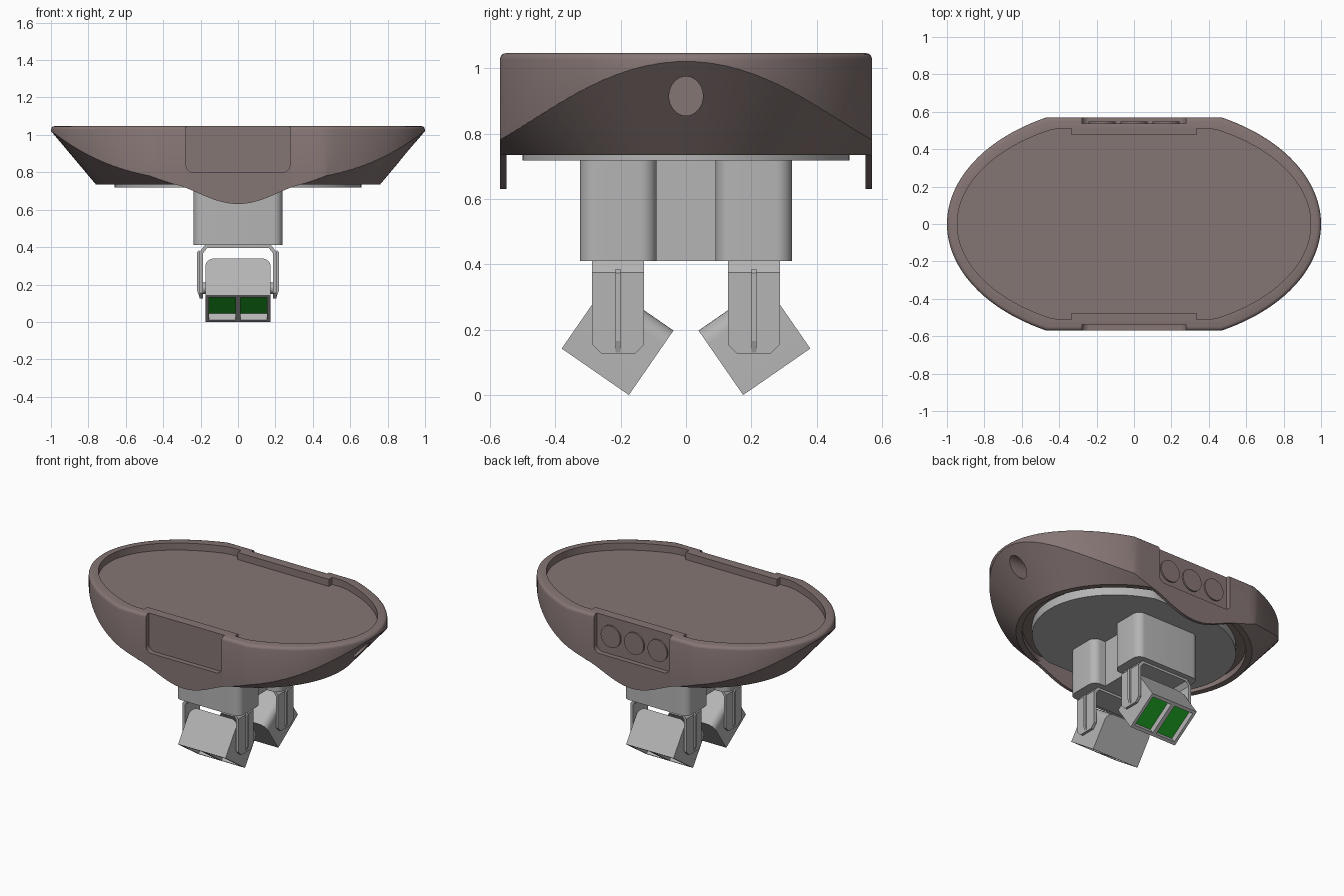
import bpy, bmesh
from math import sin, cos, pi, radians, sqrt
from mathutils import Matrix

cube = bpy.data.objects.get("Cube")
if cube:
    bpy.data.objects.remove(cube, do_unlink=True)


def material(name, rgb):
    m = bpy.data.materials.new(name)
    m.use_nodes = True
    m.diffuse_color = (*rgb, 1)
    bsdf = next(n for n in m.node_tree.nodes if n.type == 'BSDF_PRINCIPLED')
    bsdf.inputs["Base Color"].default_value = (*rgb, 1)
    return m


BROWN = material("warm brown", (0.235, 0.18, 0.175))
GREY = material("light grey", (0.46, 0.46, 0.46))
GREEN = material("lens green", (0.013, 0.4, 0.02))

# Where a profile's two coordinates and its extrusion depth go, per axis
PLACE = {'x': lambda a, b, d: (d, a, b),
         'y': lambda a, b, d: (a, d, b),
         'z': lambda a, b, d: (a, b, d)}


def loft(name, rings, mat, axis='z', matrix=None):
    """Closed solid through (depth, points) rings of equal length."""
    bm = bmesh.new()
    loops = [[bm.verts.new(PLACE[axis](a, b, d)) for a, b in pts] for d, pts in rings]
    n = len(loops[0])
    for lo, hi in zip(loops, loops[1:]):
        for i in range(n):
            j = (i + 1) % n
            bm.faces.new((lo[i], lo[j], hi[j], hi[i]))
    bm.faces.new(loops[0])
    bm.faces.new(loops[-1])
    bmesh.ops.recalc_face_normals(bm, faces=bm.faces)
    mesh = bpy.data.meshes.new(name)
    bm.to_mesh(mesh)
    bm.free()
    mesh.materials.append(mat)
    ob = bpy.data.objects.new(name, mesh)
    bpy.context.collection.objects.link(ob)
    if matrix:
        ob.matrix_world = matrix
    return ob


def prism(name, pts, lo, hi, mat, axis='z', matrix=None):
    return loft(name, [(lo, pts), (hi, pts)], mat, axis, matrix)


def oval(a, b, clip=9, n=128):
    """Ellipse with its long sides clipped flat."""
    return [(a * cos(2 * pi * i / n), max(-clip, min(clip, b * sin(2 * pi * i / n))))
            for i in range(n)]


def rect(a0, a1, b0, b1, r_low=0, r_high=0):
    """Rectangle with separate corner radii for its low and high ends."""
    pts = []
    corners = [(a1, b1, r_high, 0), (a0, b1, r_high, 1),
               (a0, b0, r_low, 2), (a1, b0, r_low, 3)]
    for a, b, r, q in corners:
        ca = a - r if a == a1 else a + r
        cb = b - r if b == b1 else b + r
        for k in range(9 if r else 1):
            t = (q + k / 8) * pi / 2
            pts.append((ca + r * cos(t), cb + r * sin(t)))
    return pts


def activate(ob):
    bpy.ops.object.select_all(action='DESELECT')
    ob.select_set(True)
    bpy.context.view_layer.objects.active = ob


def boolean(ob, tool, op='DIFFERENCE'):
    mod = ob.modifiers.new("cut", 'BOOLEAN')
    mod.operation, mod.solver, mod.object = op, 'EXACT', tool
    activate(ob)
    bpy.ops.object.modifier_apply(modifier=mod.name)
    bpy.data.objects.remove(tool, do_unlink=True)


def smooth(ob, angle=30):
    activate(ob)
    bpy.ops.object.shade_smooth_by_angle(angle=radians(angle))


BASE, TOP, SIDE = 0.735, 1.047, 0.57

# Hull: clipped oval with a rolled top edge, undercut by a flaring cone
body = [(z, oval(1 - d, 0.645 - d, SIDE - d))
        for z, d in [(BASE, 0), (1.027, 0), (1.037, 0.003), (1.044, 0.01), (TOP, 0.02)]]
hull = loft("hull", body, BROWN)
cone = loft("cone_tool", [(z, oval(0.76 + 0.84 * (z - BASE), 0.635 + 1.5 * (z - BASE)))
                          for z in (BASE, 1.1)], BROWN)
boolean(hull, cone, 'INTERSECT')

# Shallow tray on top, narrowed beside the two side panels
tray = prism("tray_tool", oval(0.945, 0.57, 0.51), 1.0, 1.2, BROWN)
for s in (-1, 1):
    y0, y1 = sorted((s * 0.475, s * 0.7))
    boolean(tray, prism("pad_tool", rect(-0.335, 0.335, y0, y1), 0.9, 1.3, BROWN))
boolean(hull, tray)

# Side panels, cable hole and underside recess
for s in (-1, 1):
    lo, hi = sorted((s * 0.537, s * 0.7))
    boolean(hull, prism("panel_tool", rect(-0.278, 0.278, 0.8, 1.2, 0.04), lo, hi, BROWN, 'y'))
hole = [(y, z + 0.915) for y, z in oval(0.052, 0.06, n=32)]
boolean(hull, prism("hole_tool", hole, 0.7, 1.2, BROWN, 'x'))
boolean(hull, prism("recess_tool", oval(0.72, 0.6, 0.55), 0.6, 0.775, BROWN))
smooth(hull)

# Curved skirts hanging from the long sides
steps = [-0.34 + 0.68 * i / 32 for i in range(33)]
curve = [(x, BASE - 0.0005 - 0.104 * max(0, cos(pi * x / 0.682)) ** 1.4) for x in steps]
for s, side in ((-1, "front"), (1, "back")):
    lo, hi = sorted((s * 0.55, s * SIDE))
    smooth(prism(side + "_skirt", curve + [(0.34, BASE), (-0.34, BASE)], lo, hi, BROWN, 'y'))

# Three round buttons in the back panel
for i in (-1, 0, 1):
    disc = [(x + i * 0.172, z + 0.92) for x, z in oval(0.072, 0.072, n=40)]
    smooth(prism("button", disc, 0.53, 0.547, BROWN, 'y'))

# Underside plate and the link between the two mounts
smooth(prism("base_plate", oval(0.66, 0.54, 0.5), 0.718, 0.776, GREY))
prism("mount_link", rect(-0.15, 0.15, -0.12, 0.12), 0.41, 0.72, GREY)


def lamp(side, turn):
    """Mount, yoke and tilted head of one lamp, built towards +y."""
    smooth(prism(side + "_mount", rect(-0.238, 0.238, 0.09, 0.325, 0.05, 0.05),
                 0.41, 0.72, GREY, 'z', turn))

    # Yoke: chamfered bridge, two legs with a raised rib, and a pin
    half = [(0.205, 0.34), (0.205, 0.375), (0.175, 0.412)]
    inner = [(0.165, 0.395), (0.188, 0.366), (0.188, 0.34)]
    bridge = half + [(-x, z) for x, z in reversed(half)]
    bridge += [(-x, z) for x, z in reversed(inner)] + inner
    prism(side + "_yoke_bridge", bridge, 0.128, 0.288, GREY, 'y', turn)
    leg = [(0.128, 0.34), (0.128, 0.155), (0.158, 0.125),
           (0.258, 0.125), (0.288, 0.155), (0.288, 0.34)]
    rib = [(0.205, 0.385), (0.218, 0.373), (0.218, 0.165), (0.205, 0.13)]
    for s in (-1, 1):
        lo, hi = sorted((s * 0.188, s * 0.205))
        prism(side + "_yoke_leg", leg, lo, hi, GREY, 'x', turn)
        prism(side + "_yoke_rib", [(s * x, z) for x, z in rib], 0.2, 0.216, GREY, 'y', turn)
    pin = [(y + 0.208, z + 0.18) for y, z in oval(0.03, 0.03, n=24)]
    prism(side + "_pin", pin, -0.19, 0.19, GREY, 'x', turn)

    # Head: rounded at the back, with two sunken green lenses
    head = prism(side + "_lamp_head", rect(-0.174, 0.174, 0, 0.24, 0, 0.05),
                 0, 0.25, GREY, 'y')
    for s in (-1, 1):
        x0, x1 = sorted((s * 0.013, s * 0.156))
        boolean(head, prism("lens_tool", rect(x0, x1, 0.02, 0.23), -0.1, 0.04, GREY))
    head.data.materials.append(GREEN)
    for f in head.data.polygons:
        f.material_index = int(abs(f.center.z - 0.04) < 0.002 and f.normal.z < -0.9)
    smooth(head)
    head.matrix_world = (turn @ Matrix.Translation((0, 0.175, 0))
                         @ Matrix.Rotation(radians(34.7), 4, 'X'))


lamp("back", Matrix.Identity(4))
lamp("front", Matrix.Rotation(pi, 4, 'Z'))
